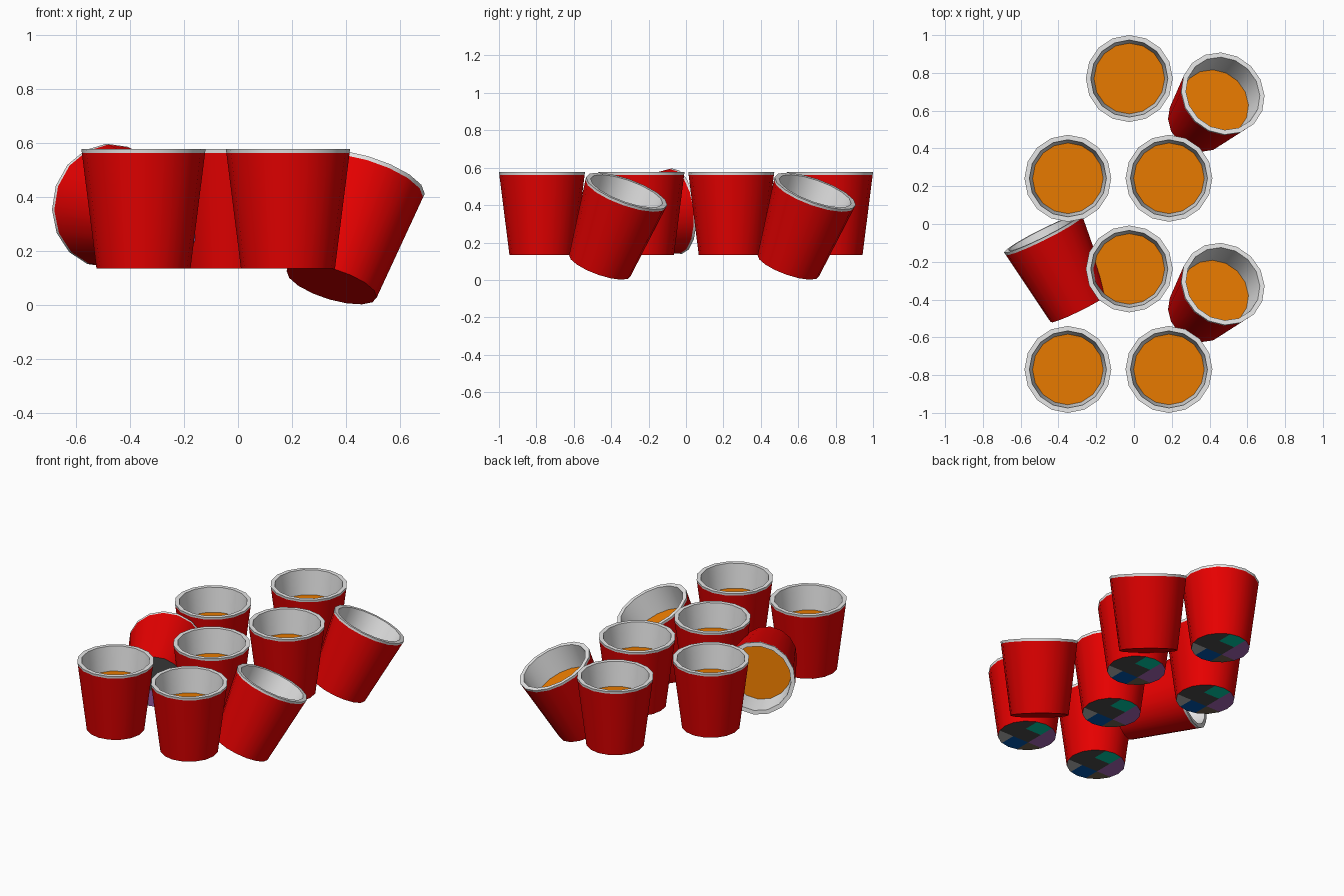
import bpy, bmesh, math
from mathutils import Vector, Matrix

if "Cube" in bpy.data.objects:
    bpy.data.objects.remove(bpy.data.objects["Cube"])

SIDES = 16
H = 0.442         # cup height
R_BASE = 0.174    # base radius


def mat(name, r, g, b):
    m = bpy.data.materials.new(name)
    m.diffuse_color = (r, g, b, 1)
    m.use_nodes = True
    m.node_tree.nodes["Principled BSDF"].inputs["Base Color"].default_value = m.diffuse_color
    return m


RED = mat("red plastic", 0.83, 0.0, 0.0)
GREY = mat("light grey lining", 0.8, 0.8, 0.8)
ORANGE = mat("orange drink", 0.8, 0.195, 0.0)
BASE_MATS = [
    mat("charcoal", 0.07, 0.07, 0.07),
    mat("mid grey", 0.45, 0.45, 0.45),
    mat("teal green", 0.0, 0.6, 0.38),
    mat("navy blue", 0.0, 0.09, 0.42),
    mat("purple", 0.38, 0.13, 0.46),
    mat("brown", 0.17, 0.125, 0.08),
]
# colour of each base tile by (column, row)
TILES = {(1, 1): 0, (0, 1): 2, (1, 0): 0, (1, -1): 1, (0, 0): 0,
         (0, -1): 3, (-1, 1): 4, (-1, 0): 4, (-1, -1): 5}


def to_mesh(bm, name, mats):
    me = bpy.data.meshes.new(name)
    bm.to_mesh(me)
    bm.free()
    for m in mats:
        me.materials.append(m)
    return me


def ring(bm, r, z):
    return [bm.verts.new((r * math.cos(2 * math.pi * i / SIDES),
                          r * math.sin(2 * math.pi * i / SIDES), z)) for i in range(SIDES)]


def wall_mesh():
    # red outer wall, grey lip and grey inner wall, revolved from a profile
    profile = [(R_BASE, 0), (0.228, 0.427), (0.23, H),
               (0.204, H), (0.186, 0.275)]
    bm = bmesh.new()
    rings = [ring(bm, r, z) for r, z in profile]
    for k, (a, b) in enumerate(zip(rings, rings[1:])):
        for i in range(SIDES):
            j = (i + 1) % SIDES
            f = bm.faces.new((a[i], a[j], b[j], b[i]))
            f.material_index = 0 if k == 0 else 1
            f.smooth = True
    for rg in rings:
        for i in range(SIDES):
            bm.edges.get((rg[i], rg[(i + 1) % SIDES])).smooth = False
    return to_mesh(bm, "cup_wall", [RED, GREY])


def disc_mesh(name, r, z, mats, up=True, tiled=False):
    bm = bmesh.new()
    rg = ring(bm, r, z)
    bm.faces.new(rg if up else rg[::-1])
    if tiled:
        s = R_BASE / 3
        for n in ((1, 0, 0), (0, 1, 0)):
            for d in (-s, s):
                bmesh.ops.bisect_plane(bm, geom=bm.verts[:] + bm.edges[:] + bm.faces[:],
                                       plane_co=Vector(n) * d, plane_no=n)
        cell = lambda v: (v > s) - (v < -s)
        for f in bm.faces:
            c = f.calc_center_median()
            f.material_index = TILES[cell(c.x), cell(c.y)]
    return to_mesh(bm, name, mats)


WALL = wall_mesh()
DRINK = disc_mesh("drink", 0.188, 0.285, [ORANGE])
TILED_BASE = disc_mesh("tiled_base", R_BASE, 0, BASE_MATS, up=False, tiled=True)
RED_BASE = disc_mesh("red_base", R_BASE, 0, [RED], up=False)


def cup(name, base, axis=(0, 0, 1), bottom=TILED_BASE, roll=0):
    rot = Vector((0, 0, 1)).rotation_difference(Vector(axis)).to_matrix().to_4x4()
    rot = rot @ Matrix.Rotation(roll, 4, 'Z')
    for part, me in (("wall", WALL), ("drink", DRINK), ("base", bottom)):
        ob = bpy.data.objects.new(f"{name}_{part}", me)
        ob.matrix_world = Matrix.Translation(base) @ rot
        bpy.context.collection.objects.link(ob)


# upright cups
for n, (x, y) in enumerate([(-0.025, 0.77), (-0.35, 0.242), (0.185, 0.242),
                            (-0.025, -0.238), (-0.35, -0.77), (0.185, -0.77)]):
    cup(f"upright_cup_{n + 1}", (x, y, 0.134))

# leaning cups
for n, y in enumerate((0.547, -0.461)):
    cup(f"leaning_cup_{n + 1}", (0.347, y, 0.076), (0.124, 0.144, 0.4), RED_BASE)

# cup lying on its side, rolled so the purple tiles are lowest
cup("lying_cup", (-0.286, -0.442, 0.325), (-0.193, 0.386, 0.042), roll=-3 * math.pi / 8)
